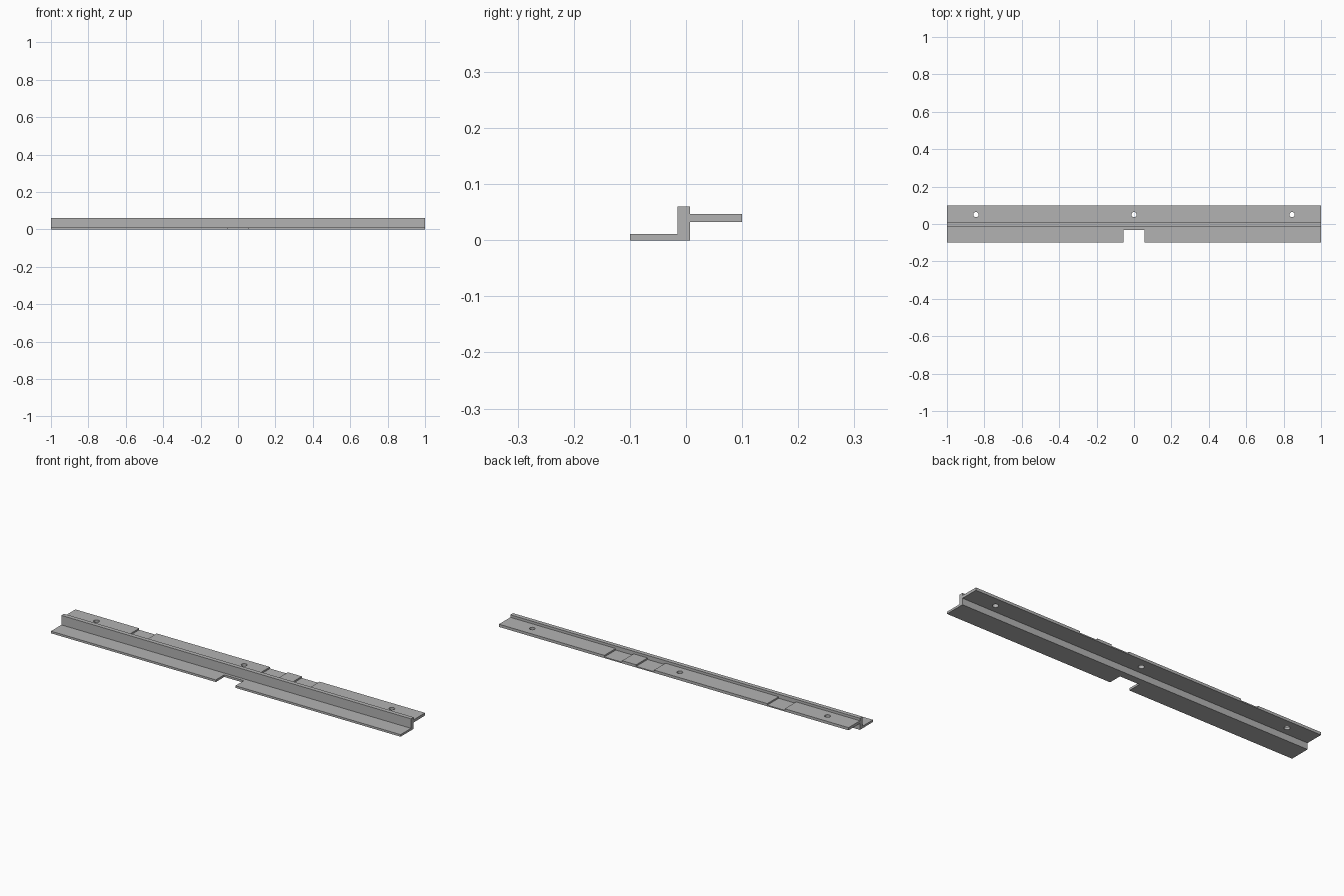
import bpy
import bmesh
from mathutils import Matrix, Vector

default_cube = bpy.data.objects.get("Cube")
if default_cube:
    bpy.data.objects.remove(default_cube, do_unlink=True)

grey = bpy.data.materials.new("plain grey")
grey.use_nodes = True
colour = (0.45, 0.45, 0.45, 1)
grey.diffuse_color = colour
grey.node_tree.nodes["Principled BSDF"].inputs["Base Color"].default_value = colour


def make_object(name, bm):
    bmesh.ops.recalc_face_normals(bm, faces=bm.faces)
    mesh = bpy.data.meshes.new(name)
    bm.to_mesh(mesh)
    bm.free()
    mesh.materials.append(grey)
    obj = bpy.data.objects.new(name, mesh)
    bpy.context.collection.objects.link(obj)
    return obj


def box(name, x, y, z):
    bm = bmesh.new()
    size = Vector((x[1] - x[0], y[1] - y[0], z[1] - z[0]))
    centre = Vector((sum(x), sum(y), sum(z))) / 2
    bmesh.ops.create_cube(bm, size=1, matrix=Matrix.Translation(centre) @ Matrix.Diagonal(size).to_4x4())
    return make_object(name, bm)


def cylinder(name, x, y, radius):
    bm = bmesh.new()
    bmesh.ops.create_cone(bm, cap_ends=True, segments=32, radius1=radius, radius2=radius,
                          depth=0.3, matrix=Matrix.Translation((x, y, 0)))
    return make_object(name, bm)


# Rail: stepped cross-section (y, z) extruded along its length
profile = [(-0.1, 0), (0.007, 0), (0.007, 0.033), (0.1, 0.033), (0.1, 0.047),
           (0.007, 0.047), (0.007, 0.06), (-0.015, 0.06), (-0.015, 0.011), (-0.1, 0.011)]
bm = bmesh.new()
end_face = bm.faces.new([bm.verts.new((-1, y, z)) for y, z in profile])
extruded = bmesh.ops.extrude_face_region(bm, geom=[end_face])
new_verts = [g for g in extruded["geom"] if isinstance(g, bmesh.types.BMVert)]
bmesh.ops.translate(bm, verts=new_verts, vec=(2, 0, 0))
rail = make_object("stepped_rail", bm)

# Notch in the front flange, recesses in the rear flange top, screw holes
cutters = [box("front_notch_cutter", (-0.057, 0.055), (-0.2, -0.031), (-0.1, 0.1))]
for span in [(-0.635, -0.535), (0.113, 0.215), (0.295, 0.397)]:
    cutters.append(box("recess_cutter", span, (0.007, 0.2), (0.039, 0.1)))
for x in (-0.845, 0, 0.845):
    cutters.append(cylinder("screw_hole_cutter", x, 0.05, 0.014))

bpy.ops.object.select_all(action="DESELECT")
bpy.context.view_layer.objects.active = rail
rail.select_set(True)
for cutter in cutters:
    cutter.hide_render = True
    cut = rail.modifiers.new("cut", "BOOLEAN")
    cut.operation = "DIFFERENCE"
    cut.solver = "EXACT"
    cut.object = cutter
    bpy.ops.object.modifier_apply(modifier=cut.name)
    bpy.data.objects.remove(cutter, do_unlink=True)

# Round hole walls, crisp edges elsewhere
bpy.ops.object.shade_smooth_by_angle()
